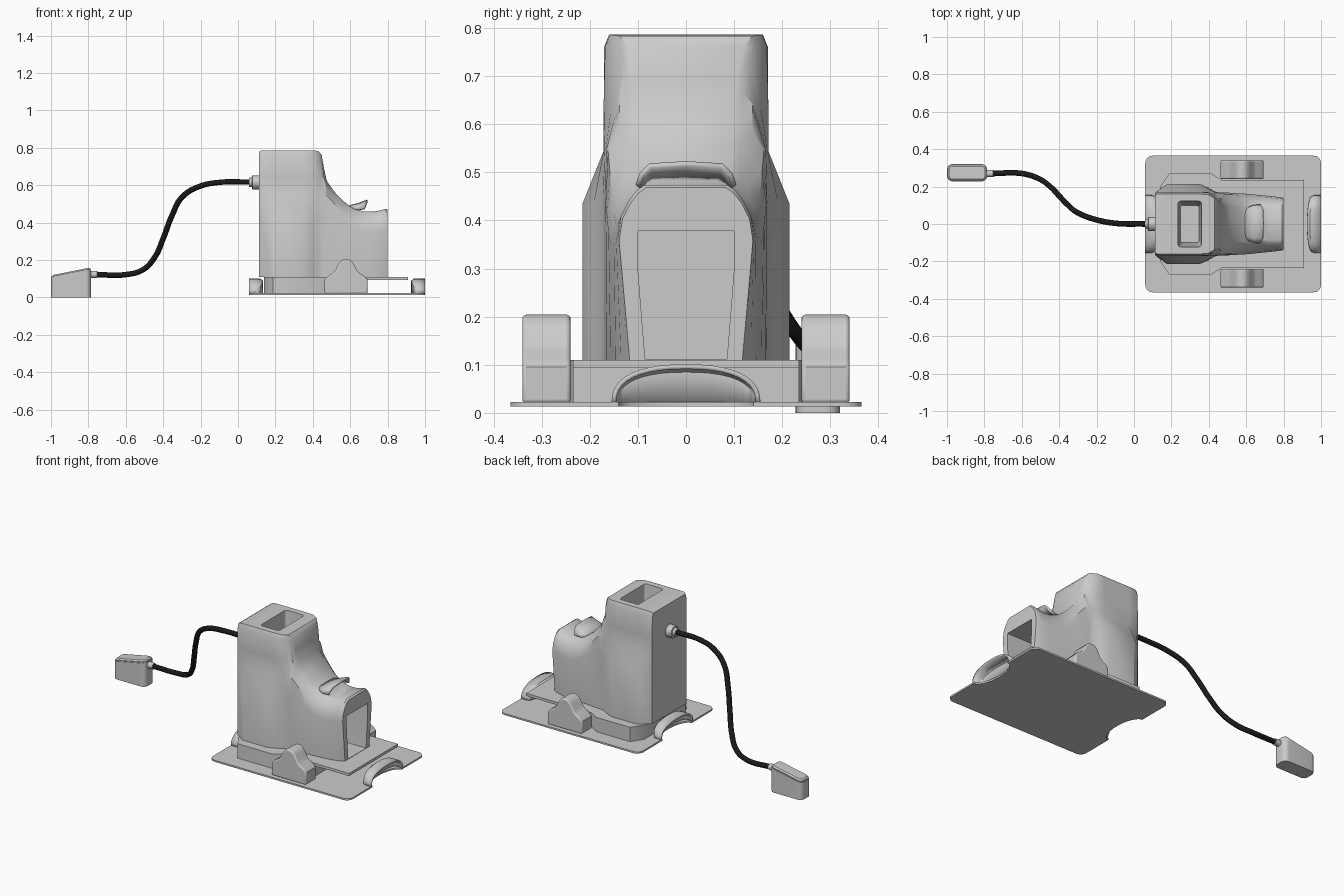
import bpy, bmesh, math
from mathutils import Vector

if "Cube" in bpy.data.objects:
    bpy.data.objects.remove(bpy.data.objects["Cube"])


def mesh_obj(name, verts, faces, smooth=35, bevel=0, solid=0):
    me = bpy.data.meshes.new(name)
    me.from_pydata(verts, [], faces)
    bm = bmesh.new()
    bm.from_mesh(me)
    bmesh.ops.remove_doubles(bm, verts=bm.verts, dist=0.0005)
    bmesh.ops.recalc_face_normals(bm, faces=bm.faces)
    bm.to_mesh(me)
    bm.free()
    ob = bpy.data.objects.new(name, me)
    bpy.context.collection.objects.link(ob)
    if solid:
        m = ob.modifiers.new("Solidify", 'SOLIDIFY')
        m.thickness, m.offset = solid, 0
    if bevel:
        m = ob.modifiers.new("Bevel", 'BEVEL')
        m.width, m.segments, m.limit_method = bevel, 3, 'ANGLE'
        m.angle_limit = math.radians(50)
    bpy.ops.object.select_all(action='DESELECT')
    ob.select_set(True)
    bpy.context.view_layer.objects.active = ob
    bpy.ops.object.shade_smooth_by_angle(angle=math.radians(smooth))
    return ob


def loft(name, rings, **kw):
    n = len(rings[0])
    faces = [tuple(range(n)), tuple(range((len(rings) - 1) * n, len(rings) * n))]
    for r in range(len(rings) - 1):
        for i in range(n):
            j = (i + 1) % n
            faces.append((r * n + i, r * n + j, (r + 1) * n + j, (r + 1) * n + i))
    return mesh_obj(name, [v for ring in rings for v in ring], faces, **kw)


def prism(name, pts, axis, a, b, **kw):
    put = {'x': lambda p, h: (h, p[0], p[1]), 'y': lambda p, h: (p[0], h, p[1]),
           'z': lambda p, h: (p[0], p[1], h)}[axis]
    return loft(name, [[put(p, h) for p in pts] for h in (a, b)], **kw)


def arc(cx, cy, rx, ry, a, b, n=8):
    ts = [math.radians(a + (b - a) * i / n) for i in range(n + 1)]
    return [(cx + rx * math.cos(t), cy + ry * math.sin(t)) for t in ts]


def round_rect(x0, x1, y0, y1, r):
    return (arc(x1 - r, y0 + r, r, r, -90, 0) + arc(x1 - r, y1 - r, r, r, 0, 90)
            + arc(x0 + r, y1 - r, r, r, 90, 180) + arc(x0 + r, y0 + r, r, r, 180, 270))


def cut(target, cutter):
    cutter.hide_render = True
    m = target.modifiers.new("Cut", 'BOOLEAN')
    m.operation, m.object, m.solver = 'DIFFERENCE', cutter, 'EXACT'
    bpy.context.view_layer.objects.active = target
    bpy.ops.object.modifier_apply(modifier=m.name)
    bpy.data.objects.remove(cutter)


# base plate with a finger notch at each end
end = (arc(.96, -.325, .04, .04, -90, 0) + arc(1, 0, .06, .14, 270, 90, 16)
       + arc(.96, .325, .04, .04, 0, 90))
prism("base_plate", end + [(1.06 - x, -y) for x, y in end], 'z', .013, .023)

# hollow arched grips over the notches
for name, sx, ox in (("front_grip", 1, 0), ("rear_grip", -1, 1.06)):
    n, rings = 20, [[], [], [], []]
    for i in range(n + 1):
        t = math.pi * i / n
        c, s = math.cos(t), math.sin(t)
        y = .15 * math.copysign(abs(c) ** .85, c)
        z = .02 + .076 * s ** .8
        xb = 1 - .045 - .025 * s
        for ring, p in zip(rings, ((1, y, z), (xb + .012, y, z),
                                   (xb, y * .97, .02 + (z - .02) * .88), (xb, y * .97, .018))):
            ring.append((ox + sx * p[0], p[1], p[2]))
    k = n + 1
    faces = [(r * k + i, r * k + i + 1, (r + 1) * k + i + 1, (r + 1) * k + i)
             for r in range(3) for i in range(n)]
    mesh_obj(name, sum(rings, []), faces, solid=.01)

# stepped deck and the narrower block below it
side = [(.14, .2), (.187, .27), (.413, .27), (.47, .235)]
for name, xe, z0, z1 in (("deck_block", .67, .023, .094), ("deck_plate", .91, .094, .11)):
    half = side + [(xe, .235)]
    prism(name, half + [(x, -y) for x, y in reversed(half)], 'z', z0, z1)

# side clamps with a bell-shaped outline
bell = [(.115, .02), (.115, .095), (.1, .113), (.075, .127), (.058, .145),
        (.042, .178), (.027, .196), (.01, .204)]
outline = [(.578 + x, z) for x, z in bell] + [(.578 - x, z) for x, z in reversed(bell)]
for name, y0 in (("left_clamp", -.34), ("right_clamp", .24)):
    prism(name, outline, 'y', y0, y0 + .1, bevel=.008)

# body lofted along x: x, top, then half widths from bottom to top
sections = [
    (.112, .778, .165, .165, .165, .165, .163, .155),
    (.125, .785, .178, .176, .170, .170, .170, .160),
    (.18, .786, .215, .215, .171, .171, .170, .160),
    (.35, .786, .215, .215, .171, .171, .170, .160),
    (.395, .786, .195, .192, .171, .171, .168, .157),
    (.43, .783, .175, .173, .169, .155, .145, .138),
    (.447, .762, .170, .170, .167, .142, .130, .120),
    (.460, .69, .169, .169, .166, .138, .118, .105),
    (.475, .622, .168, .168, .162, .138, .115, .10),
    (.515, .565, .165, .167, .158, .135, .112, .095),
    (.56, .517, .160, .164, .154, .132, .11, .092),
    (.61, .48, .157, .161, .150, .130, .108, .09),
    (.67, .46, .152, .155, .146, .127, .106, .088),
    (.72, .458, .146, .150, .142, .124, .105, .086),
    (.765, .466, .135, .145, .138, .122, .104, .085),
    (.79, .474, .122, .141, .135, .120, .103, .085),
    (.80, .468, .117, .139, .132, .117, .100, .083)]
rings = []
for x, zt, *w in sections:
    zs = (.11, min(.435, zt - .11), min(.545, zt - .065), min(.64, zt - .035),
          zt - (.025 if zt > .6 else .012), zt)
    half = [(x, a, z) for a, z in zip(w, zs)]
    rings.append(half + [(p[0], -p[1], p[2]) for p in reversed(half)])
body = loft("body", rings, smooth=32)

# tapered hopper in the tower top and the outlet opening in the nose
cut(body, loft("hopper_cutter", [
    [(x, y, z) for x, y in round_rect(.298 - a, .298 + a, -b, b, .015)]
    for a, b, z in ((.05, .1, .5), (.064, .125, .82))]))
cut(body, prism("outlet_cutter", [(-.085, .112), (.085, .112), (.1, .3), (.1, .378),
                                  (-.1, .378), (-.1, .3)], 'x', .5, .85))
bpy.ops.object.select_all(action='DESELECT')
body.select_set(True)
bpy.ops.object.shade_smooth_by_angle(angle=math.radians(32))

# raised lip on the nose
lip = []
for x, xs, z, drop, k in ((.595, .605, .487, .012, .85), (.64, .64, .498, .03, .97),
                          (.692, .677, .518, .045, 1)):
    for y, d in ((-.1, 1), (-.092, .5), (-.075, .1), (0, 0), (.075, .1), (.092, .5), (.1, 1)):
        lip.append((x + (xs - x) * d, y * k, z - drop * d))
mesh_obj("nose_lip", lip, [(r * 7 + i, r * 7 + i + 1, r * 7 + i + 8, r * 7 + i + 7)
                           for r in range(2) for i in range(6)], solid=.011)

# cable sockets
for name, y, z, r, x0, x1 in (("socket_collar", 0, .615, .037, .075, .115),
                              ("socket_sleeve", 0, .615, .025, .058, .08),
                              ("pedal_socket", .27, .123, .019, -.79, -.752)):
    prism(name, arc(y, z, r, r, 0, 345, 23), 'x', x0, x1, bevel=.003)

# black cable
path = [(.06, 0, .617), (-.1, .004, .615), (-.21, .025, .592), (-.3, .06, .535),
        (-.352, .1, .44), (-.4, .15, .315), (-.445, .197, .215), (-.51, .243, .147),
        (-.6, .27, .122), (-.76, .27, .122)]
cu = bpy.data.curves.new("cable", 'CURVE')
cu.dimensions, cu.bevel_depth, cu.bevel_resolution, cu.use_fill_caps = '3D', .015, 3, True
sp = cu.splines.new('BEZIER')
sp.bezier_points.add(len(path) - 1)
for bp, co in zip(sp.bezier_points, path):
    bp.co = co
    bp.handle_left_type = bp.handle_right_type = 'AUTO'
black = bpy.data.materials.new("black_rubber")
black.diffuse_color = (.01, .01, .01, 1)
black.use_nodes = True
black.node_tree.nodes["Principled BSDF"].inputs["Base Color"].default_value = black.diffuse_color
cu.materials.append(black)
bpy.context.collection.objects.link(bpy.data.objects.new("cable", cu))

# foot pedal: sloped case with an inset tread on top


def pedal_ring(inset, lift):
    pts = round_rect(-1 + inset, -.785 - inset, .228 + inset, .32 - inset, .03 - inset)
    return [(x, y, .105 + (x + 1) * .2 + lift) for x, y in pts]


floor = [(x, y, 0) for x, y, z in pedal_ring(0, 0)]
loft("pedal_case", [floor, pedal_ring(0, 0)])
loft("pedal_tread", [pedal_ring(.004, -.004), pedal_ring(.004, .006), pedal_ring(.012, .013)])
